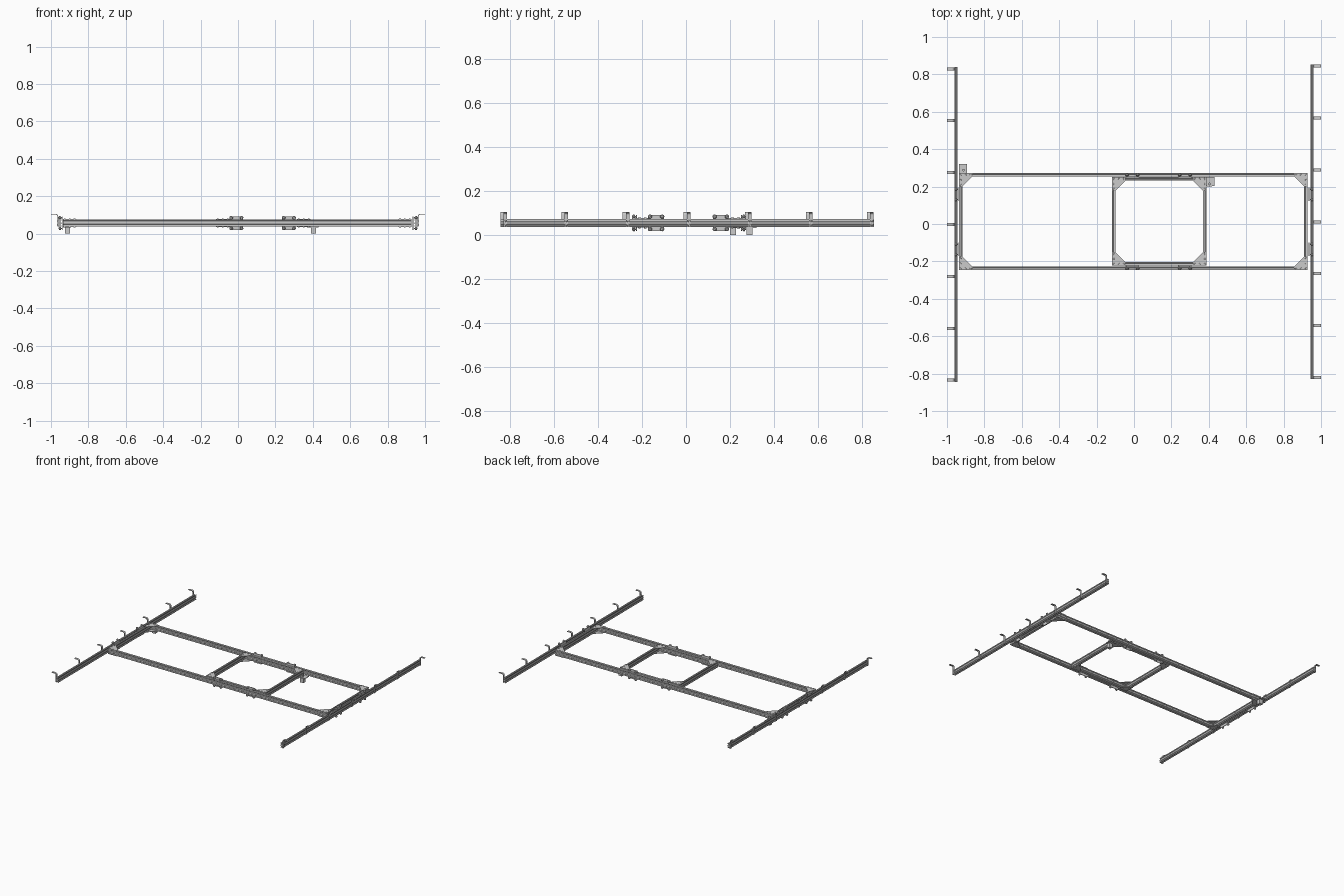
import bpy, bmesh, math
from mathutils import Matrix, Vector

if "Cube" in bpy.data.objects:
    bpy.data.objects.remove(bpy.data.objects["Cube"])

ZC = 0.056            # centre height of all bars
HW, HH = 0.009, 0.0185  # half width and half height of bars


def add(name, mesh, mat):
    ob = bpy.data.objects.new(name, mesh)
    ob.matrix_world = mat
    bpy.context.collection.objects.link(ob)
    return ob


def frame(u, w, loc):
    """Matrix with local x along u, local y along w."""
    u, w = Vector(u), Vector(w)
    m = Matrix((u, w, u.cross(w))).transposed().to_4x4()
    return Matrix.Translation(loc) @ m


def prism(name, pts, depth):
    """Extrude an outline in local xy, centred along local z."""
    bm = bmesh.new()
    f = bm.faces.new([bm.verts.new((x, y, -depth / 2)) for x, y in pts])
    r = bmesh.ops.extrude_face_region(bm, geom=[f])
    vs = [g for g in r["geom"] if isinstance(g, bmesh.types.BMVert)]
    bmesh.ops.translate(bm, verts=vs, vec=(0, 0, depth))
    bmesh.ops.recalc_face_normals(bm, faces=bm.faces)
    me = bpy.data.meshes.new(name)
    bm.to_mesh(me)
    bm.free()
    return me


def lathe(name, prof, n=24):
    """Spin (radius, z) points around local z."""
    bm = bmesh.new()
    rings = [[bm.verts.new((r * math.cos(2 * math.pi * i / n), r * math.sin(2 * math.pi * i / n), z))
              for i in range(n)] for r, z in prof]
    for a, b in zip(rings, rings[1:]):
        for i in range(n):
            bm.faces.new((a[i], a[(i + 1) % n], b[(i + 1) % n], b[i]))
    bm.faces.new(rings[0])
    bm.faces.new(rings[-1])
    bmesh.ops.recalc_face_normals(bm, faces=bm.faces)
    me = bpy.data.meshes.new(name)
    bm.to_mesh(me)
    bm.free()
    return me


def box(name, x0, x1, y0, y1, z0, z1):
    me = prism(name, [(x0, y0), (x1, y0), (x1, y1), (x0, y1)], z1 - z0)
    return add(name, me, Matrix.Translation((0, 0, (z0 + z1) / 2)))


# Slotted bar cross-section: one slot on short sides, two on long sides
SLOT = [(-.0045, 0), (-.0028, .0018), (-.0052, .0018), (-.0028, .0055),
        (.0028, .0055), (.0052, .0018), (.0028, .0018), (.0045, 0)]
half = [(HW, -HH)]
for c in (-HH / 2, HH / 2):
    half += [(HW - d, c + t) for t, d in SLOT]
half += [(HW, HH)] + [(-t, HH - d) for t, d in SLOT]
section = half + [(-x, -y) for x, y in half]


def bar(name, axis, a, b, off):
    me = prism(name, section, b - a)
    mid = (a + b) / 2
    if axis == "x":
        return add(name, me, frame((0, 1, 0), (0, 0, 1), (mid, off, ZC)))
    return add(name, me, frame((1, 0, 0), (0, 0, 1), (off, mid, ZC)))


# Shared part meshes
bolt = lathe("bolt", [(.0045, 0), (.0045, .002), (.0035, .003)], 12)
axle = lathe("axle", [(.003, -.009), (.003, .012)], 12)
wheel = lathe("wheel", [(.0068, -.0055), (.0095, -.002), (.0095, .002), (.0068, .0055)])
gusset = prism("gusset", [(0, 0), (.072, 0), (.072, .018), (.018, .072), (0, .072)], .003)
h, c = .036, .004
plate = prism("roller_plate", [(-h + c, -h), (h - c, -h), (h, -h + c), (h, h - c),
                               (h - c, h), (-h + c, h), (-h, h - c), (-h, -h + c)], .004)

# Hook outline: vertical strip, rounded bend, outward arm
outer = [(0, .037)]
arc = [math.radians(180 - 15 * i) for i in range(7)]
outer += [(.013 + .013 * math.cos(a), .092 + .013 * math.sin(a)) for a in arc] + [(.039, .105)]
inner = [(.039, .101)] + [(.013 + .009 * math.cos(a), .092 + .009 * math.sin(a))
                          for a in reversed(arc)] + [(.004, .037)]
hook = prism("hook", outer + inner, .016)

# Side rails with their hooks
RX = .952
for side, sx, mid in (("left", -1, -.0025), ("right", 1, .012)):
    bar(side + "_rail", "y", mid - .841, mid + .841, sx * RX)
    for i in range(7):
        y = mid + (i - 3) * .2775
        loc = (sx * (RX + HW), y, 0)
        add(side + "_hook", hook, frame((sx, 0, 0), (0, 0, 1), loc))
        for z in (.047, .065):
            add("hook_bolt", bolt, frame((0, sx, 0), (0, 0, 1), (sx * (RX + HW + .004), y, z)))


def rect_frame(name, x0, x1, y0, y1):
    """Rectangular bar frame with bolted corner gussets above and below."""
    bar(name + "_front_bar", "x", x0, x1, y0 + HW)
    bar(name + "_back_bar", "x", x0, x1, y1 - HW)
    bar(name + "_left_bar", "y", y0 + 2 * HW, y1 - 2 * HW, x0 + HW)
    bar(name + "_right_bar", "y", y0 + 2 * HW, y1 - 2 * HW, x1 - HW)
    for k, (x, y) in enumerate(((x0, y0), (x1, y0), (x1, y1), (x0, y1))):
        turn = Matrix.Rotation(k * math.pi / 2, 4, "Z")
        for s in (-1, 1):
            m = Matrix.Translation((x, y, ZC + s * (HH + .0015))) @ turn
            add(name + "_gusset", gusset, m)
            flip = Matrix.Rotation(0 if s > 0 else math.pi, 4, "X")
            for p in ((.009, .009), (.036, .009), (.062, .009), (.009, .036), (.009, .062)):
                add("gusset_bolt", bolt, m @ Matrix.Translation((*p, s * .0015)) @ flip)


rect_frame("carriage", -.936, .928, -.246, .272)
rect_frame("cradle", -.117, .387, -.222, .250)


def roller(loc, u, n, rail):
    """Plate at loc; wheels straddle the rail lying a distance 'rail' along n."""
    m = frame(u, (0, 0, 1), loc)
    s = 1 if (m.to_3x3() @ Vector((0, 0, 1))).dot(Vector(n)) > 0 else -1
    add("roller_plate", plate, m)
    for a in (-.028, .028):
        for b in (-.0285, .0285):
            w = m @ Matrix.Translation((a, b, s * rail))
            add("roller_wheel", wheel, w)
            add("roller_axle", axle, w @ Matrix.Rotation(math.pi if s > 0 else 0, 4, "X"))
            add("axle_bolt", bolt, w @ Matrix.Rotation(0 if s > 0 else math.pi, 4, "X")
                @ Matrix.Translation((0, 0, .0055)))


# Rollers of the carriage on the side rails
for y in (-.136, .158):
    roller((-.9395, y, ZC), (0, 1, 0), (-1, 0, 0), RX - .9395)
    roller((.9355, y, ZC), (0, 1, 0), (1, 0, 0), RX - .9355)
# Rollers of the cradle on the carriage bars
for x in (-.009, .272):
    roller((x, .252, ZC), (1, 0, 0), (0, 1, 0), .011)
    roller((x, -.225, ZC), (1, 0, 0), (0, -1, 0), .012)

# Drive motors on mounting plates
shaft = lathe("motor_shaft", [(.003, 0), (.003, .018), (.007, .018), (.007, .030)], 16)
for name, (px0, px1, py0, py1), (mx, my) in (
        ("carriage", (-.936, -.894, .255, .32), (-.912, .288)),
        ("cradle", (.37, .43, .203, .25), (.403, .214))):
    box(name + "_motor_plate", px0, px1, py0, py1, .0335, .0375)
    box(name + "_motor", mx - .014, mx + .014, my - .014, my + .014, 0, .0335)
    add(name + "_motor_shaft", shaft, Matrix.Translation((mx, my, .033)))

# Smooth the round parts, keep sharp edges
bpy.ops.object.select_all(action="SELECT")
bpy.context.view_layer.objects.active = bpy.context.scene.objects[0]
bpy.ops.object.shade_smooth_by_angle(angle=math.radians(30))
